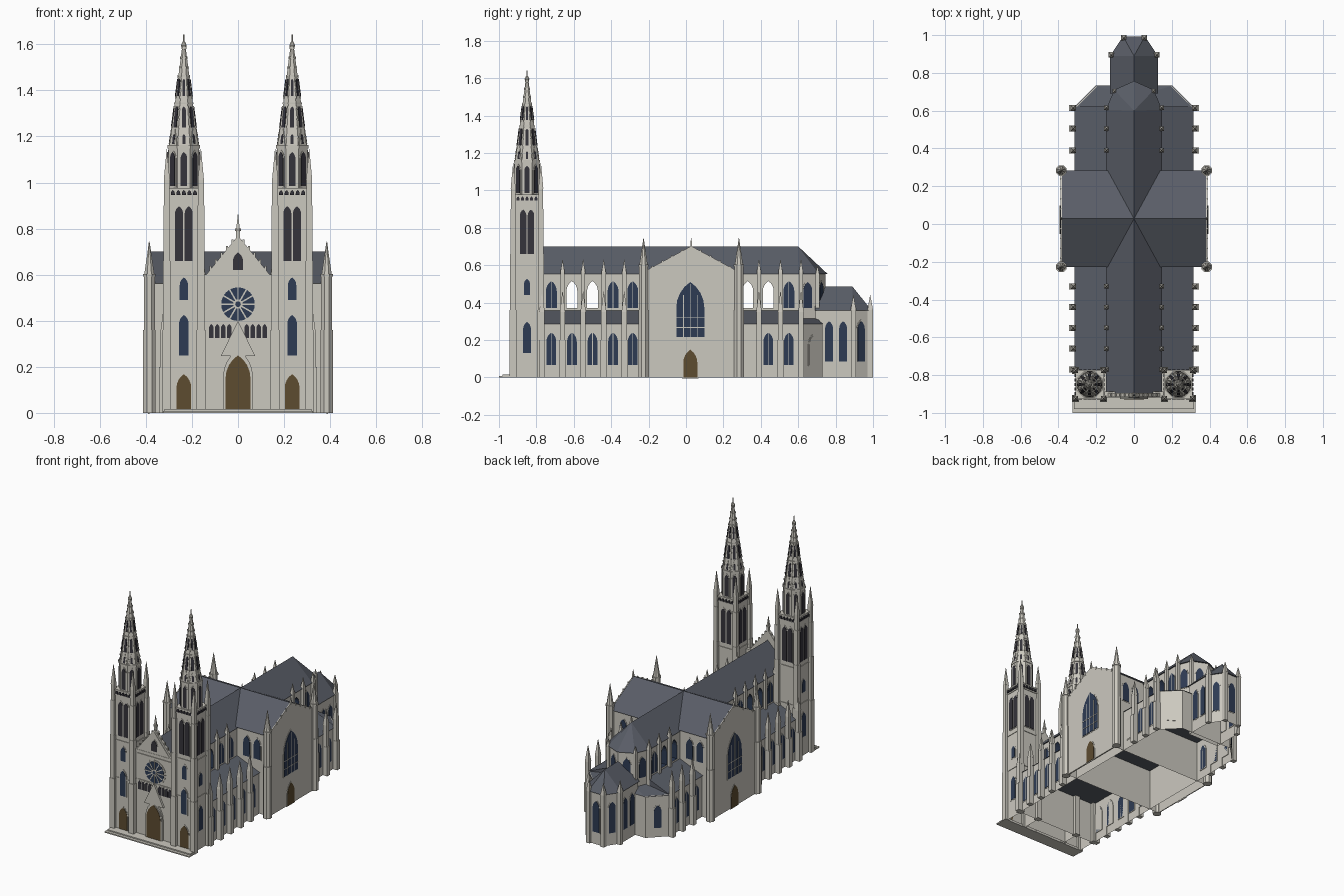
import bpy, bmesh
from math import pi, cos, sin, acos, atan2
from mathutils import Vector

cube = bpy.data.objects.get("Cube")
if cube:
    bpy.data.objects.remove(cube, do_unlink=True)


def material(name, rgb):
    m = bpy.data.materials.new(name)
    m.use_nodes = True
    m.diffuse_color = (*rgb, 1)
    m.node_tree.nodes["Principled BSDF"].inputs["Base Color"].default_value = (*rgb, 1)
    return m


STONE = material("pale stone", (.6, .58, .52))
SLATE = material("slate roof", (.10, .11, .135))
GLASS = material("blue glass", (.027, .044, .088))
DARK = material("dark louvre", (.035, .033, .043))
WOOD = material("brown wood", (.11, .072, .03))

FRONT, BACK = -pi / 2, pi / 2
SIDES = (1, -1)
parts = {}


def part(name, mat=STONE):
    return parts.setdefault(name, (bmesh.new(), mat))[0]


def loft(bm, low, high, base=True):
    """Solid between two matching rings, or a shell open below."""
    a, b = [bm.verts.new(p) for p in low], [bm.verts.new(p) for p in high]
    if base:
        bm.faces.new(a)
    bm.faces.new(b)
    for i in range(len(a)):
        j = (i + 1) % len(a)
        bm.faces.new((a[i], a[j], b[j], b[i]))


def prism(bm, pts, z0, z1, base=True):
    loft(bm, [(x, y, z0) for x, y in pts], [(x, y, z1) for x, y in pts], base)


def taper(bm, x, y, r0, r1, z0, z1, n=8):
    def ring(r, z):
        return [(x + r * cos((2 * i + 1) * pi / n), y + r * sin((2 * i + 1) * pi / n), z) for i in range(n)]
    loft(bm, ring(r0, z0), ring(r1, z1))


def box(bm, x, y, hx, hy, z0, z1, base=True):
    prism(bm, [(x - hx, y - hy), (x + hx, y - hy), (x + hx, y + hy), (x - hx, y + hy)], z0, z1, base)


def pinnacle(bm, x, y, h, z0, z1, top):
    box(bm, x, y, h, h, z0, z1)
    taper(bm, x, y, h * 1.5, .001, z1, top, 4)


def slab(bm, pts, x, y, ang, out, back=.004, lean=0):
    """Plate of (across, height) points on a wall facing ang."""
    n, t = Vector((cos(ang), sin(ang), 0)), Vector((-sin(ang), cos(ang), 0))
    base = min(z for u, z in pts)

    def ring(d):
        return [Vector((x, y, z)) + t * u + n * (d - lean * (z - base)) for u, z in pts]
    loft(bm, ring(-back), ring(out))


def arch(w, z0, z1):
    """Pointed arch outline from two arcs."""
    h, r = w / 2, w * 1.1
    end = acos((r - h) / r)
    spring = z1 - r * sin(end)
    right = [(h - r + r * cos(end * k / 4), spring + r * sin(end * k / 4)) for k in range(4)]
    return [(-h, z0), (h, z0)] + right + [(0, z1)] + [(-u, z) for u, z in reversed(right)]


def disc(r, z, n=24):
    return [(r * cos(2 * pi * i / n), z + r * sin(2 * pi * i / n)) for i in range(n)]


def window(name, x, y, ang, w, z0, z1, mat=GLASS, mullion=False):
    slab(part("window_frames"), arch(w + .012, z0 - .005, z1 + .009), x, y, ang, .002)
    slab(part(name, mat), arch(w, z0, z1), x, y, ang, .004)
    if mullion:
        slab(part("window_mullions"), [(-.002, z0), (.002, z0), (.002, z1), (-.002, z1)], x, y, ang, .005)


def mirrored(half):
    return half + [(-x, y) for x, y in reversed(half) if x]


def hipped_roof(name, half, eave, y0, y1, ridge):
    """Ridge roof with a faceted far end."""
    bm = part(name, SLATE)
    r0, r1 = bm.verts.new((0, y0, ridge)), bm.verts.new((0, y1, ridge))
    e = [bm.verts.new((x, y, eave)) for x, y in mirrored(half)]
    bm.faces.new(e)
    bm.faces.new((e[0], e[1], r1, r0))
    bm.faces.new((e[-2], e[-1], r0, r1))
    bm.faces.new((e[-1], e[0], r0))
    for a, b in zip(e[1:-2], e[2:-1]):
        bm.faces.new((a, b, r1))


# Nave, aisles and east chapel, open underneath
apse = [(.14, -.9), (.14, .6), (.10, .70), (0, .745)]
prism(part("nave_walls"), mirrored(apse), .292, .555)
hipped_roof("nave_roof", [(.148, -.9), (.148, .605), (.105, .71), (0, .757)], .553, -.9, .6, .70)
aisle = [(.31, -.78), (.31, .62), (.2, .73)]
prism(part("aisle_walls"), mirrored(aisle), 0, .288, False)
low, high = [(.316, -.78), (.316, .622)], [(.135, -.78), (.135, .622)]
loft(part("aisle_roof", SLATE), [(*p, .286) for p in mirrored(low)], [(*p, .36) for p in mirrored(high)])
low, high = [(.314, .6), (.314, .622), (.202, .733)], [(.14, .6), (.14, .61), (.1, .7)]
loft(part("ambulatory_roof", SLATE), [(*p, .286) for p in mirrored(low)], [(*p, .315) for p in mirrored(high)])
chapel = [(.12, .7), (.12, .885), (.055, .985)]
prism(part("chapel_walls"), mirrored(chapel), 0, .36, False)
hipped_roof("chapel_roof", [(.127, .69), (.127, .89), (.058, .993), (0, .993)], .358, .69, .89, .485)

# Transept with gables and corner turrets
MID = .028
box(part("transept_walls"), 0, MID, .378, .238, 0, .565, False)
roof_line = [(-.255, .562), (.255, .562), (0, .70)]
slab(part("transept_roof", SLATE), roof_line, 0, MID, 0, .385, .385)
for s in SIDES:
    ang = 0 if s > 0 else pi
    x = s * .385
    slab(part("transept_gables"), [(-.235, 0), (.235, 0), (.235, .575), (0, .702), (-.235, .575)], x, MID, ang, .003, .003)
    pinnacle(part("gable_finials"), s * .386, MID, .005, .69, .71, .745)
    window("transept_windows", s * .388, MID - .005, ang, .15, .215, .51)
    window("transept_doors", s * .388, MID - .005, ang, .075, 0, .148, WOOD)
    bars = part("transept_tracery")
    for u, top in ((-.037, .44), (0, .5), (.037, .44)):
        slab(bars, [(u - .002, .215), (u + .002, .215), (u + .002, top), (u - .002, top)], s * .388, MID - .005, ang, .006)
    for z in (.265, .32):
        slab(bars, [(-.075, z), (.075, z), (.075, z + .004), (-.075, z + .004)], s * .388, MID - .005, ang, .006)
    for k in (-4, -3, -2, -1, 1, 2, 3, 4):
        box(part("gable_crockets"), s * .387, MID + k * .052, .004, .004, .69 - abs(k) * .0281, .708 - abs(k) * .0281)
    for y in (MID - .255, MID + .255):
        turret = part("transept_turrets")
        taper(turret, x, y, .029, .029, 0, .36)
        taper(turret, x, y, .026, .026, .36, .6)
        taper(turret, x, y, .03, .03, .592, .603)
        taper(turret, x, y, .024, .001, .6, .745)
    for y, a in ((MID - .238, FRONT), (MID + .238, BACK)):
        for wx in (.215, .295):
            window("transept_side_windows", s * wx, y, a, .05, .375, .515)

# Bays: windows, piers and pinnacles
see_through = (-.61, -.5, .33, .44)
for s in SIDES:
    ang = 0 if s > 0 else pi
    for y in (-.72, -.61, -.5, -.39, -.285, .33, .44, .55):
        if y not in see_through:
            window("clerestory_windows", s * .14, y, ang, .058, .37, .515, mullion=True)
        blind = s > 0 and y == .33
        window("blind_windows" if blind else "aisle_windows", s * .31, y, ang, .052, .065, .24,
               STONE if blind else GLASS, not blind)
    for y in (-.77, -.66, -.55, -.44, -.33, .39, .505, .615):
        pinnacle(part("aisle_buttresses"), s * .322, y, .014, 0, .35, .46)
        box(part("aisle_buttresses"), s * .325, y, .018, .016, 0, .2)
        pinnacle(part("clerestory_buttresses"), s * .146, y, .011, .29, .56, .63)
    # Faceted east end
    slant = pi / 4
    window("blind_windows" if s > 0 else "aisle_windows", s * .255, .675, slant if s > 0 else pi - slant, .05, .065, .22,
           STONE if s > 0 else GLASS)
    for px, py, dx, dy in ((.12, .65, .1, .04), (.05, .7225, .045, .1)):
        a = atan2(dy, dx)
        window("apse_windows", s * px, py, a if s > 0 else pi - a, .05, .37, .51)
    pinnacle(part("clerestory_buttresses"), s * .103, .703, .01, .29, .55, .6)
    for y in (.765, .84):
        window("chapel_windows", s * .12, y, ang, .042, .085, .3)
    a = atan2(.065, .1)
    window("chapel_windows", s * .0875, .935, a if s > 0 else pi - a, .045, .085, .3)
    for x, y in ((.12, .895), (.055, .985)):
        pinnacle(part("chapel_buttresses"), s * x, y, .014, 0, .36, .44)
window("chapel_windows", 0, .985, BACK, .05, .085, .3)

# West front: wall, gable, rose, arcade and portal
FACE = -.912
box(part("front_steps"), 0, -.955, .325, .045, 0, .008)
box(part("front_steps"), 0, -.945, .318, .035, .008, .016)
box(part("front_wall"), 0, -.9, .16, .012, 0, .6, False)
box(part("porch_walls"), 0, -.835, .16, .056, 0, .36, False)
box(part("front_cornice"), 0, FACE, .145, .006, .588, .6)
box(part("front_cornice"), 0, FACE, .145, .005, .388, .395)
slab(part("front_gable"), [(-.138, .6), (.138, .6), (0, .77)], 0, FACE, FRONT, .004, .016)
slab(part("front_gable"), [(-.115, .608), (.115, .608), (0, .752)], 0, FACE, FRONT, .007)
window("gable_window", 0, FACE - .006, FRONT, .045, .62, .697, DARK)
pinnacle(part("front_finial"), 0, FACE + .008, .008, .75, .79, .865)
taper(part("front_finial"), 0, FACE + .008, .014, .014, .79, .8)
for s in SIDES:
    box(part("rose_surround"), s * .128, FACE, .004, .005, .395, .572)
    for k in range(1, 6):
        box(part("front_crockets"), s * k * .024, FACE + .006, .004, .005, .75 - k * .0285, .781 - k * .0285)
box(part("rose_surround"), 0, FACE, .132, .005, .568, .575)
ROSE = .472
slab(part("rose_surround"), disc(.084, ROSE), 0, FACE, FRONT, .003)
slab(part("rose_glass", GLASS), disc(.073, ROSE), 0, FACE, FRONT, .005)
for i in range(12):
    c, d = cos(i * pi / 6), sin(i * pi / 6)
    w = .0032
    spoke = [(r * c - q * d, ROSE + r * d + q * c) for r, q in ((.01, -w), (.075, -w), (.075, w), (.01, w))]
    slab(part("rose_tracery"), spoke, 0, FACE, FRONT, .007)
slab(part("rose_tracery"), disc(.02, ROSE), 0, FACE, FRONT, .008)
slab(part("rose_glass", GLASS), disc(.012, ROSE), 0, FACE, FRONT, .0095)
for s in SIDES:
    for k in range(4):
        window("front_arcade", s * (.038 + k * .026), FACE, FRONT, .021, .325, .385, DARK)
slab(part("portal"), arch(.13, 0, .275), 0, FACE, FRONT, .012)
slab(part("portal"), [(-.074, .248), (.074, .248), (0, .40)], 0, FACE, FRONT, .014)
window("portal_door", 0, FACE - .013, FRONT, .108, .016, .25, WOOD)

# Twin towers with octagonal lanterns and spires
SPIRE0, SPIRE1, LEAN = 1.16, 1.59, .129
for s in SIDES:
    cx, cy = s * .235, -.85
    box(part("tower_walls"), cx, cy, .072, .072, 0, .97, False)
    for z in (.36, .62, .935, .968):
        box(part("tower_bands"), cx, cy, .076, .076, z, z + .009)
    for ox in SIDES:
        for oy in SIDES:
            x, y = cx + ox * .074, cy + oy * .074
            for h, z0, z1 in ((.019, 0, .36), (.016, .36, .66), (.0145, .66, .9)):
                box(part("tower_buttresses"), x, y, h, h, z0, z1)
            pinnacle(part("tower_pinnacles"), x, y, .0125, .9, 1.01, 1.145)
    window("tower_doors", cx, cy - .072, FRONT, .064, .016, .168, WOOD)
    window("tower_windows", cx, cy - .076, FRONT, .042, .25, .425)
    window("tower_windows", cx, cy - .072, FRONT, .036, .49, .588)
    outer = 0 if s > 0 else pi
    window("tower_windows", cx + s * .072, cy, outer, .042, .13, .297)
    window("tower_windows", cx + s * .072, cy, outer, .034, .44, .527)
    for q in range(4):
        a = q * pi / 2
        for u in (-.021, .021):
            window("belfry_louvres", cx + .072 * cos(a) - u * sin(a), cy + .072 * sin(a) + u * cos(a), a, .035, .66, .897, DARK)
        for k in range(-2, 3):
            u = k * .024
            slab(part("tower_arcade", DARK), arch(.017, .946, .967),
                 cx + .077 * cos(a) - u * sin(a), cy + .077 * sin(a) + u * cos(a), a, .003)
    taper(part("lanterns"), cx, cy, .072, .072, .97, SPIRE0)
    taper(part("lanterns"), cx, cy, .076, .076, 1.148, 1.162)
    spire = part("spires")
    taper(spire, cx, cy, .068, .008, SPIRE0, SPIRE1)
    for z, r in ((1.34, .046), (1.46, .029), (1.54, .018)):
        taper(spire, cx, cy, r, r, z, z + .007)
    for q in range(8):
        a = q * pi / 4

        def on_face(z):
            return cx + (.0628 - LEAN * (z - SPIRE0)) * cos(a), cy + (.0628 - LEAN * (z - SPIRE0)) * sin(a), a
        window("lantern_openings", cx + .0665 * cos(a), cy + .0665 * sin(a), a, .028, .985, 1.132, DARK)
        slab(part("spire_gablets"), [(-.022, 1.16), (.022, 1.16), (0, 1.235)], *on_face(1.16), .003, lean=LEAN)
        for w, z0, z1 in ((.013, 1.168, 1.21), (.017, 1.24, 1.33), (.01, 1.375, 1.45)):
            slab(part("spire_openings", DARK), arch(w, z0, z1), *on_face(z0), .004, lean=LEAN)
        # Crockets along the spire edges
        for k in range(1, 11):
            r, e = .068 - .006 * k, a + pi / 8
            box(part("spire_crockets"), cx + r * cos(e), cy + r * sin(e), .0035, .0035,
                SPIRE0 + k * .043 - .01, SPIRE0 + k * .043)
    finial = part("spire_finials")
    taper(finial, cx, cy, .006, .014, 1.575, 1.595)
    taper(finial, cx, cy, .014, .005, 1.595, 1.612)
    taper(finial, cx, cy, .003, .003, 1.61, 1.642)

# Openings cut right across the clerestory
for y in see_through:
    slab(part("opening_cutter", GLASS), arch(.058, .37, .515), 0, y, 0, .3, .3)

objects = {}
for name, (bm, mat) in parts.items():
    bmesh.ops.recalc_face_normals(bm, faces=bm.faces)
    mesh = bpy.data.meshes.new(name)
    bm.to_mesh(mesh)
    bm.free()
    mesh.materials.append(mat)
    objects[name] = bpy.data.objects.new(name, mesh)
    bpy.context.collection.objects.link(objects[name])

nave, cutter = objects["nave_walls"], objects["opening_cutter"]
cut = nave.modifiers.new("openings", "BOOLEAN")
cut.operation, cut.solver, cut.object = "DIFFERENCE", "EXACT", cutter
cut.material_mode = "TRANSFER"
graph = bpy.context.evaluated_depsgraph_get()
cut_mesh = bpy.data.meshes.new_from_object(nave.evaluated_get(graph))
nave.modifiers.clear()
nave.data = cut_mesh
bpy.data.objects.remove(cutter, do_unlink=True)
